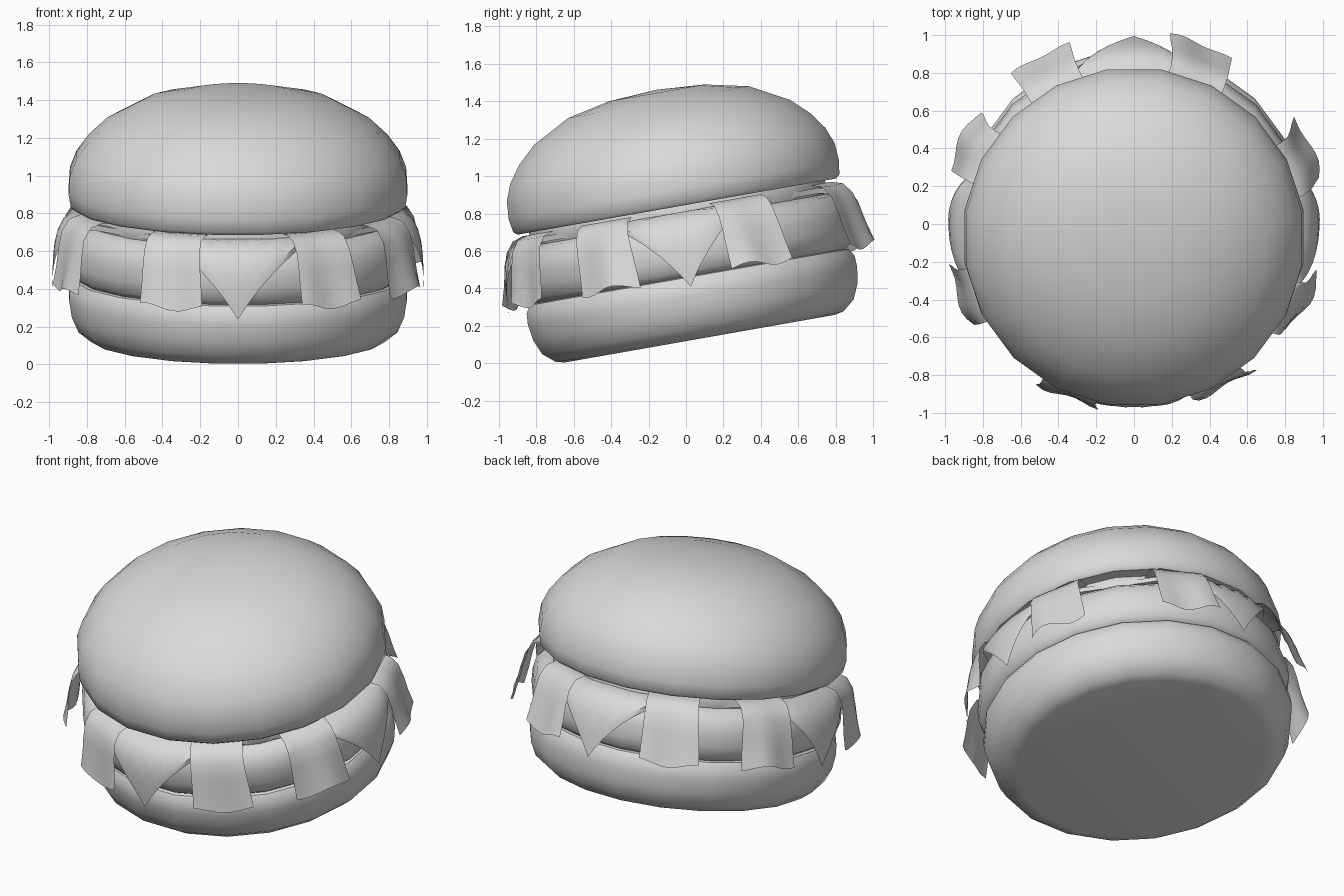
import bpy, bmesh, math
from mathutils import Matrix

cube = bpy.data.objects.get("Cube")
if cube:
    bpy.data.objects.remove(cube, do_unlink=True)

TILT = math.radians(10)
# Parts are modelled upright, then the whole stack is tipped forward
PLACE = Matrix.Rotation(TILT, 4, 'X') @ Matrix.Translation((0, 0.097, 0))

GREY = (0.7, 0.7, 0.7, 1)
grey = bpy.data.materials.new("plain_grey")
grey.use_nodes = True
grey.diffuse_color = GREY
grey.node_tree.nodes["Principled BSDF"].inputs["Base Color"].default_value = GREY


def finish(name, bm, angle=40):
    bmesh.ops.recalc_face_normals(bm, faces=bm.faces)
    bm.transform(PLACE)
    mesh = bpy.data.meshes.new(name)
    bm.to_mesh(mesh)
    bm.free()
    mesh.materials.append(grey)
    obj = bpy.data.objects.new(name, mesh)
    bpy.context.collection.objects.link(obj)
    bpy.ops.object.select_all(action='DESELECT')
    obj.select_set(True)
    bpy.context.view_layer.objects.active = obj
    bpy.ops.object.shade_smooth_by_angle(angle=math.radians(angle))


def lathe(name, profile, sides=20):
    # Radii are measured to the middle of each side
    bm = bmesh.new()
    turn = math.pi / sides
    grow = 1 / math.cos(turn)
    verts = [bm.verts.new((r, r * math.tan(turn), z)) for r, z in profile]
    edges = [bm.edges.new(pair) for pair in zip(verts, verts[1:])]
    bmesh.ops.spin(bm, geom=verts + edges, axis=(0, 0, 1), cent=(0, 0, 0),
                   angle=2 * math.pi, steps=sides)
    bmesh.ops.remove_doubles(bm, verts=bm.verts, dist=0.0005 * grow)
    finish(name, bm)


# Buns, patty and inner slice
lathe("bottom_bun", [(0, 0.116), (0.73, 0.116), (0.78, 0.126), (0.845, 0.18), (0.88, 0.26),
                     (0.894, 0.35), (0.89, 0.41), (0.865, 0.45), (0.78, 0.47), (0, 0.47)])
lathe("patty", [(0, 0.45), (0.84, 0.45), (0.88, 0.48), (0.9, 0.55), (0.9, 0.63),
                (0.885, 0.7), (0.84, 0.745), (0.78, 0.765), (0, 0.765)])
lathe("inner_slice", [(0, 0.76), (0.8, 0.76), (0.81, 0.8), (0.8, 0.84), (0, 0.84)])
lathe("top_bun", [(0, 0.833), (0.865, 0.833), (0.885, 0.85), (0.897, 0.92), (0.89, 1.02),
                  (0.855, 1.11), (0.79, 1.2), (0.695, 1.29), (0.49, 1.4), (0.26, 1.45),
                  (0, 1.467)])

# Square cheese slice with its four corners draped over the patty
bm = bmesh.new()
bmesh.ops.create_grid(bm, x_segments=24, y_segments=24, size=0.805,
                      matrix=Matrix.Rotation(math.pi / 4, 4, 'Z'))
for v in bm.verts:
    r = v.co.xy.length
    v.co.z = 0.8
    over = r - 0.855
    if over > 0:
        scale = (0.855 + 0.13 * (1 - math.exp(-over / 0.06))) / r
        v.co.x *= scale
        v.co.y *= scale
        v.co.z -= 1.45 * over * over / (over + 0.03)
bmesh.ops.solidify(bm, geom=bm.faces[:], thickness=0.03)
finish("cheese_slice", bm)

# Wavy strips crossing the stack, both ends hanging down
HANG = [(0.4, 0.82), (0.84, 0.82), (0.905, 0.8), (0.95, 0.74), (0.975, 0.65),
        (0.995, 0.55), (1.02, 0.455)]
ACROSS = 8


def strip(name, degrees):
    path = [(-r, z) for r, z in reversed(HANG)] + HANG
    bm = bmesh.new()
    rows = []
    for along, z in path:
        drop = (0.82 - z) / 0.365
        side = math.copysign(1, along)
        row = []
        for i in range(ACROSS + 1):
            u = 2 * i / ACROSS - 1
            wave = math.sin(u * 3.2 + degrees)
            width = 0.152 + 0.025 * drop
            x = along + side * drop * (0.016 * wave - 0.025 * u * u)
            row.append(bm.verts.new((x, u * width + 0.025 * drop * side,
                                     z + 0.02 * drop * wave)))
        rows.append(row)
    for a, b in zip(rows, rows[1:]):
        for i in range(ACROSS):
            bm.faces.new((a[i], a[i + 1], b[i + 1], b[i]))
    bmesh.ops.solidify(bm, geom=bm.faces[:], thickness=0.022)
    bm.transform(Matrix.Rotation(math.radians(degrees), 4, 'Z'))
    finish(name, bm, 50)


for n, degrees in enumerate((22, 68, 118, 153)):
    strip(f"crossing_strip_{n + 1}", degrees)
